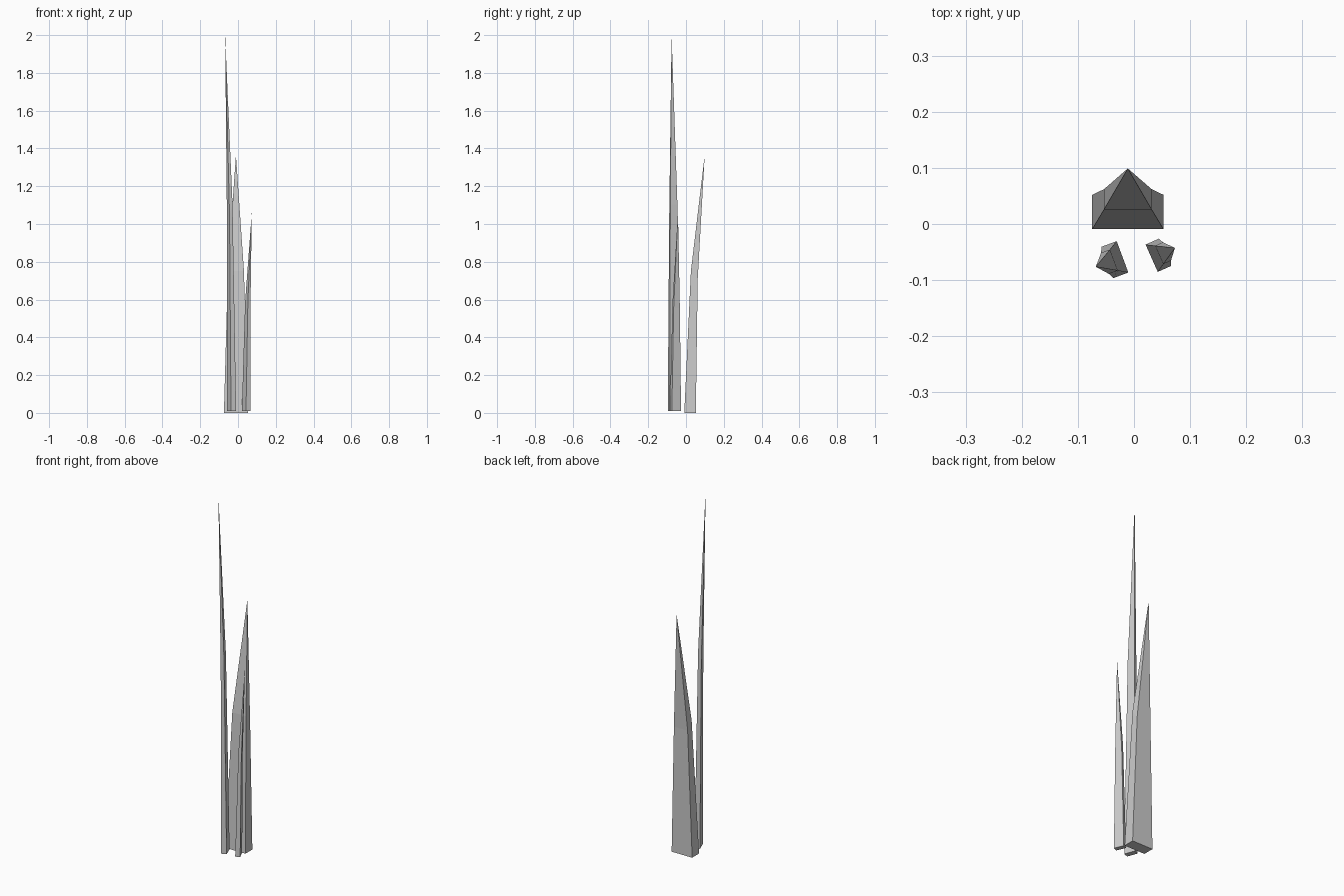
import bpy
from math import radians

if "Cube" in bpy.data.objects:
    bpy.data.objects.remove(bpy.data.objects["Cube"])

# One blade shape: rectangular base, narrower tilted ring, pointed tip leaning to +y.
# Origin is the middle of the inner base edge; height is 1.
BASE = [(-0.0635, 0, 0), (0.0635, 0, 0), (0.0635, 0.061, 0), (-0.0635, 0.061, 0)]
KNEE = [(-0.0425, 0.035, 0.55), (0.0425, 0.035, 0.55),
        (0.0425, 0.071, 0.52), (-0.0425, 0.071, 0.52)]
TIP = (0, 0.108, 1)


def blade(name, loc, angle, width, height):
    faces = [(3, 2, 1, 0)]
    for i in range(4):
        j = (i + 1) % 4
        faces += [(i, j, j + 4, i + 4), (i + 4, j + 4, 8)]
    mesh = bpy.data.meshes.new(name)
    mesh.from_pydata(BASE + KNEE + [TIP], [], faces)
    ob = bpy.data.objects.new(name, mesh)
    ob.location = loc
    ob.rotation_euler.z = radians(angle)
    ob.scale = (width, width, height)
    bpy.context.collection.objects.link(ob)


# Wide back blade and two slim front blades
blade("back_blade", (-0.011, -0.009, 0), 0, 1, 1.365)
blade("tall_left_blade", (-0.0205, -0.0585, 0.01), 110.4, 0.47, 1.99)
blade("short_right_blade", (0.0315, -0.061, 0.01), -66, 0.42, 1.05)
